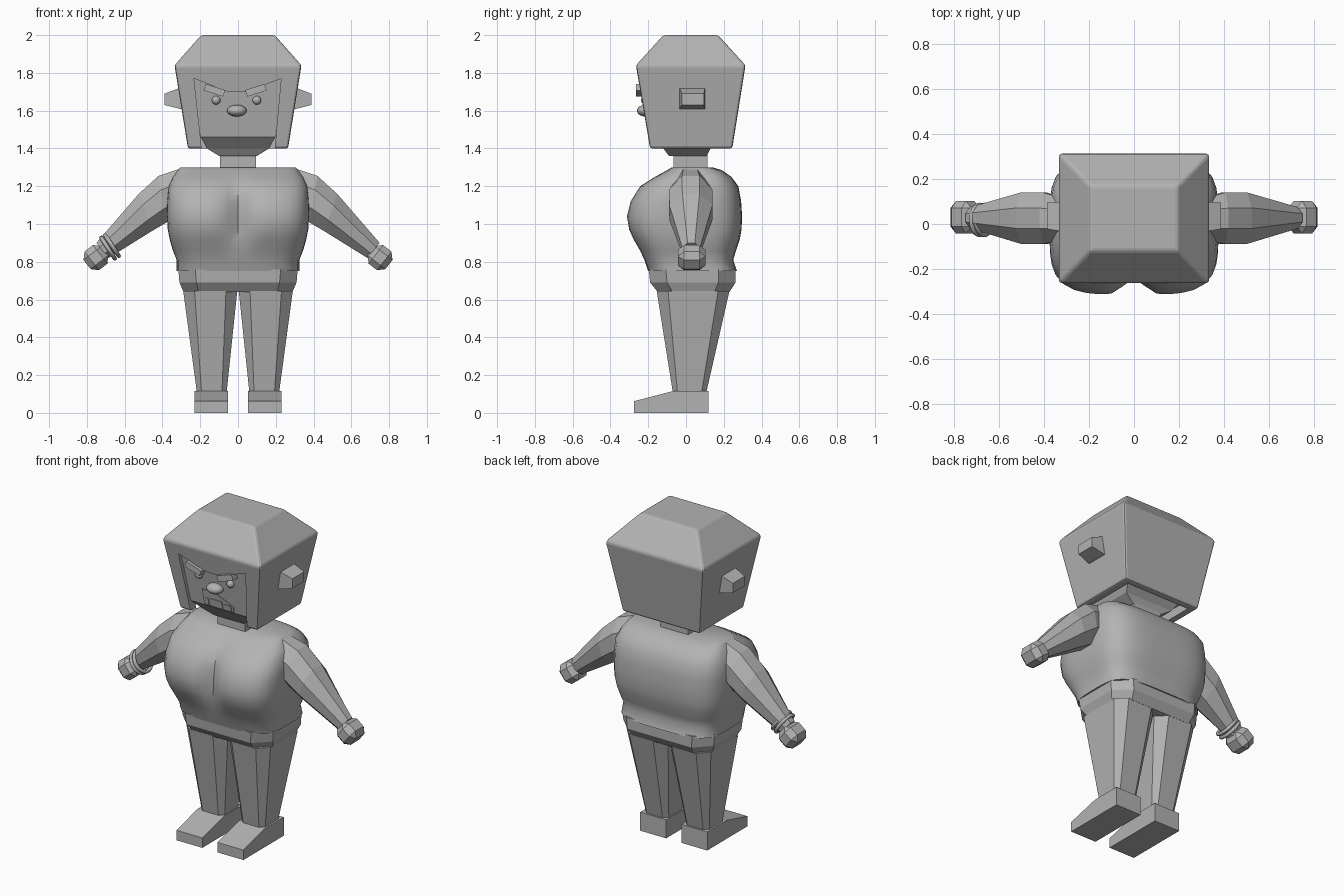
import bpy, bmesh, math
from mathutils import Matrix, Vector

if "Cube" in bpy.data.objects:
    bpy.data.objects.remove(bpy.data.objects["Cube"])

grey = bpy.data.materials.new("plain grey")
grey.diffuse_color = (0.45, 0.45, 0.45, 1)
grey.use_nodes = True
grey.node_tree.nodes["Principled BSDF"].inputs["Base Color"].default_value = grey.diffuse_color


def finish(name, bm, smooth=None):
    bmesh.ops.recalc_face_normals(bm, faces=bm.faces)
    me = bpy.data.meshes.new(name)
    bm.to_mesh(me)
    bm.free()
    me.materials.append(grey)
    ob = bpy.data.objects.new(name, me)
    bpy.context.collection.objects.link(ob)
    if smooth:
        bpy.ops.object.select_all(action='DESELECT')
        ob.select_set(True)
        bpy.context.view_layer.objects.active = ob
        bpy.ops.object.shade_smooth_by_angle(angle=math.radians(smooth))
    return ob


def loft(name, rings, smooth=None, bevel=0):
    bm = bmesh.new()
    vs = [[bm.verts.new(p) for p in r] for r in rings]
    n = len(vs[0])
    for a, b in zip(vs, vs[1:]):
        for i in range(n):
            j = (i + 1) % n
            bm.faces.new((a[i], a[j], b[j], b[i]))
    bm.faces.new(vs[0])
    bm.faces.new(vs[-1])
    bmesh.ops.recalc_face_normals(bm, faces=bm.faces)
    if bevel:
        bmesh.ops.bevel(bm, geom=bm.edges[:], offset=bevel, segments=2,
                        profile=0.5, affect='EDGES')
    return finish(name, bm, smooth)


def rect(z, x0, x1, y0, y1, c=0, s=1):
    """Rectangle ring at height z, corners cut by c, mirrored by s."""
    if not c:
        return [(s * x, y, z) for x, y in ((x0, y0), (x1, y0), (x1, y1), (x0, y1))]
    pts = ((x0 + c, y0), (x1 - c, y0), (x1, y0 + c), (x1, y1 - c),
           (x1 - c, y1), (x0 + c, y1), (x0, y1 - c), (x0, y0 + c))
    return [(s * x, y, z) for x, y in pts]


def box(name, loc, size, rot_y=0, bevel=0):
    bm = bmesh.new()
    bmesh.ops.create_cube(bm, size=1)
    bmesh.ops.scale(bm, vec=size, verts=bm.verts)
    if bevel:
        bmesh.ops.bevel(bm, geom=bm.edges[:], offset=bevel, segments=1, affect='EDGES')
    bm.transform(Matrix.Translation(loc) @ Matrix.Rotation(rot_y, 4, 'Y'))
    return finish(name, bm)


def ball(name, loc, size):
    bm = bmesh.new()
    bmesh.ops.create_uvsphere(bm, u_segments=16, v_segments=10, radius=1)
    bmesh.ops.scale(bm, vec=size, verts=bm.verts)
    bmesh.ops.translate(bm, vec=loc, verts=bm.verts)
    return finish(name, bm, 60)


def cut(ob, cutter):
    m = ob.modifiers.new("cut", 'BOOLEAN')
    m.operation, m.object, m.solver = 'DIFFERENCE', cutter, 'EXACT'
    bpy.context.view_layer.objects.active = ob
    bpy.ops.object.modifier_apply(modifier=m.name)
    bpy.data.objects.remove(cutter)


def face_y(z):
    return -0.18 - 0.16 * (z - 1.46)


def plate(name, pts, d0, d1):
    """Outline in x, z lying on the sloped face."""
    return loft(name, [[(x, face_y(z) - d, z) for x, z in pts] for d in (d0, d1)])


# Hair: faceted helmet with a hollow underside and a pointed face opening
hair = loft("hair", [rect(1.40, -.265, .265, -.19, .245),
                     rect(1.84, -.336, .336, -.265, .315),
                     rect(2.00, -.195, .195, -.12, .17)], bevel=.012)
cut(hair, loft("hollow_cutter", [rect(1.30, -.21, .21, -.13, .205),
                                 rect(1.46, -.225, .225, -.14, .21)]))
opening = ((-.233, 1.77), (-.055, 1.70), (.05, 1.70), (.228, 1.77), (.19, 1.35), (-.187, 1.35))
cut(hair, loft("face_cutter", [[(x, y, z) for x, z in opening] for y in (-.5, -.1)]))

# Head with slanted chin, and neck
loft("head", [rect(1.36, -.10, .10, -.09, .11), rect(1.40, -.165, .165, -.12, .13),
              rect(1.46, -.197, .197, face_y(1.46), .19),
              rect(1.80, -.255, .255, face_y(1.80), .22)])
box("neck", (0, .025, 1.33), (.19, .18, .14))

# Facial features
for s, side in ((-1, "left"), (1, "right")):
    box(side + "_eyebrow", (s * .11 - .015, -.24, 1.708), (.108, .05, .036), -s * math.radians(18))
    ball(side + "_eye", (s * .108 - .008, -.215, 1.655), (.023, .023, .023))
ball("nose", (-.006, -.215, 1.60), (.052, .045, .031))
plate("mouth", ((-.105, 1.565), (-.01, 1.56), (.105, 1.50), (.10, 1.465), (-.10, 1.468)), -.01, .006)
for i, (x0, x1, h) in enumerate(((-.09, -.062, 1.515), (-.058, .03, 1.518), (.034, .09, 1.505))):
    plate("tooth_%d" % i, ((x0, 1.472), (x1, 1.472), (x1 - .004, h), (x0 + .004, h)), 0, .011)

# Torso: rounded loft with two chest bulges (z, half width, front, back, cleft depth)
rows = ((.75, .325, -.20, .27, 0), (.81, .325, -.22, .25, 0), (.86, .345, -.245, .265, .01),
        (.92, .362, -.28, .285, .035), (.97, .372, -.303, .294, .06), (1.04, .376, -.315, .297, .075),
        (1.12, .375, -.295, .292, .065), (1.20, .368, -.245, .277, .035), (1.25, .345, -.165, .24, .01),
        (1.285, .32, -.10, .19, 0), (1.30, .305, -.075, .14, 0))
rings = []
for z, hw, yf, yb, dent in rows:
    ring = []
    for i in range(48):
        a = i * math.tau / 48
        c, s = math.cos(a), math.sin(a)
        r = (abs(c) ** 4 + abs(s) ** 4) ** -.25
        x, y = hw * r * c, (yf + yb) / 2 + (yb - yf) / 2 * r * s
        if s < 0:
            y += dent * math.exp(-(x / .06) ** 2)
        ring.append((x, y, z))
    rings.append(ring)
loft("torso", rings, smooth=50)

# Trouser waist
loft("waist", [rect(.64, -.288, .288, -.15, .23, .08), rect(.69, -.31, .31, -.19, .262, .09),
               rect(.76, -.316, .316, -.197, .262, .09)])

for s, side in ((-1, "left"), (1, "right")):
    # Ears
    ear = [[(s * x, y, z) for y, z in ((y0, z0), (y1, z0), (y1, z1), (y0, z1))]
           for x, y0, y1, z0, z1 in ((.26, -.035, .10, 1.60, 1.735),
                                     (.31, -.035, .10, 1.61, 1.72),
                                     (.388, -.022, .095, 1.63, 1.69))]
    loft(side + "_ear", ear)

    # Legs and feet
    loft(side + "_leg", [rect(.11, .06, .218, -.07, .108, .025, s),
                         rect(.645, .004, .29, -.155, .23, .06, s)])
    foot = ((.12, 0), (-.275, 0), (-.275, .062), (-.07, .115), (.12, .115))
    loft(side + "_foot", [[(s * x, y, z) for y, z in foot] for x in (.052, .23)])

    # Arms: eight-sided sections given by top point, bottom point and depth
    arm = []
    for tx, tz, bx, bz, y0, y1 in ((.29, 1.298, .31, 1.04, -.065, .11),
                                   (.42, 1.255, .375, 1.01, -.09, .14),
                                   (.525, 1.16, .46, .96, -.088, .14),
                                   (.75, .90, .685, .82, -.02, .075)):
        ring = []
        for u, v in ((0, .3), (0, .7), (.3, 1), (.7, 1), (1, .7), (1, .3), (.7, 0), (.3, 0)):
            ring.append((s * (tx + (bx - tx) * u), y0 + (y1 - y0) * v, tz + (bz - tz) * u))
        arm.append(ring)
    loft(side + "_arm", arm)

    # Fists
    box(side + "_hand", (s * .752, .03, .822), (.12, .145, .125), s * math.radians(38), .032)

# Bracelets on one wrist
axis = Vector((-.84, 0, -.55))
for k in range(2):
    turn = axis.to_track_quat('Z', 'Y').to_matrix()
    centre = Vector((-.667, .018, .886)) + axis * .025 * k
    rings = []
    bm = bmesh.new()
    grid = []
    for i in range(24):
        a = i * math.tau / 24
        grid.append([bm.verts.new(centre + turn @ Vector((
            (.066 + .011 * math.cos(b)) * math.cos(a),
            (.066 + .011 * math.cos(b)) * math.sin(a), .011 * math.sin(b))))
            for b in (j * math.tau / 8 for j in range(8))])
    for i in range(24):
        for j in range(8):
            p, q = grid[i], grid[(i + 1) % 24]
            bm.faces.new((p[j], q[j], q[(j + 1) % 8], p[(j + 1) % 8]))
    finish("bracelet_%d" % k, bm, 60)
